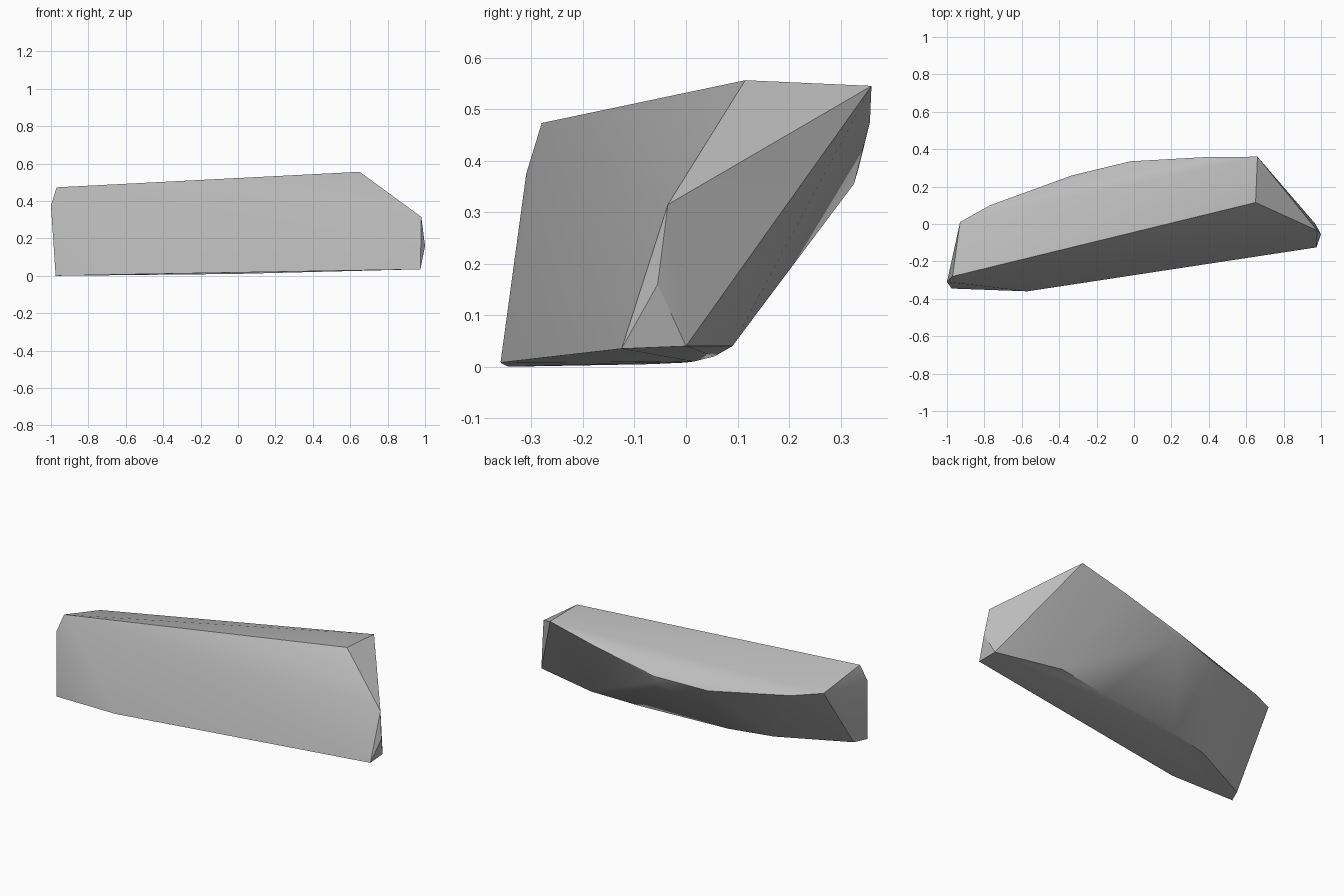
import bpy
import bmesh
import math

default_cube = bpy.data.objects.get("Cube")
if default_cube:
    bpy.data.objects.remove(default_cube, do_unlink=True)


def make_material(name, colour):
    material = bpy.data.materials.new(name)
    material.use_nodes = True
    material.diffuse_color = colour
    shader = next(n for n in material.node_tree.nodes if n.type == "BSDF_PRINCIPLED")
    shader.inputs["Base Color"].default_value = colour
    shader.inputs["Roughness"].default_value = 0.9
    return material


def make_hull(name, corner_groups, material, sharp_angle):
    """Wrap a convex skin around the ridges and corners of a stone."""
    bm = bmesh.new()
    for group in corner_groups:
        for corner in group:
            bm.verts.new(corner)
    result = bmesh.ops.convex_hull(bm, input=bm.verts[:], use_existing_faces=False)
    leftovers = {g for g in result["geom_interior"] + result["geom_unused"]
                 if isinstance(g, bmesh.types.BMVert)}
    bmesh.ops.delete(bm, geom=list(leftovers), context="VERTS")
    # Merge nearly flat triangles into broad cut facets
    bmesh.ops.dissolve_limit(bm, angle_limit=math.radians(1), verts=bm.verts[:], edges=bm.edges[:])
    bmesh.ops.recalc_face_normals(bm, faces=bm.faces[:])
    mesh = bpy.data.meshes.new(name)
    bm.to_mesh(mesh)
    bm.free()
    mesh.materials.append(material)
    stone = bpy.data.objects.new(name, mesh)
    bpy.context.collection.objects.link(stone)
    bpy.ops.object.select_all(action="DESELECT")
    stone.select_set(True)
    bpy.context.view_layer.objects.active = stone
    bpy.ops.object.shade_smooth_by_angle(angle=math.radians(sharp_angle))
    return stone


# Long straight ridge along the top of the front
front_ridge = [(-.97, -.28, .473), (.65, .115, .556)]

# Bowed ridge where the sloping top meets the undercut back
back_ridge = [(.66, .36, .545), (.37, .357, .475), (-.02, .335, .385),
              (-.04, .326, .355), (-.33, .26, .35), (-.77, .10, .378), (-.93, .01, .40)]

# Chipped, pointed end
pointed_end = [(.98, -.035, .315), (1, -.055, .16), (.975, -.125, .035), (.97, 0, .04)]

# Blunt end
blunt_end = [(-1, -.31, .375), (-.975, -.345, 0), (-.94, -.264, .002)]

# Flat underside outline
underside = [(-.57, -.36, .008), (.574, .09, .04), (.26, .055, .02),
             (-.01, .015, .01), (-.28, -.002, .008), (-.54, -.067, .005)]

grey_stone = make_material("grey_stone", (.5, .5, .5, 1))
make_hull("stone_shard", [front_ridge, back_ridge, pointed_end, blunt_end, underside],
          grey_stone, 30)
